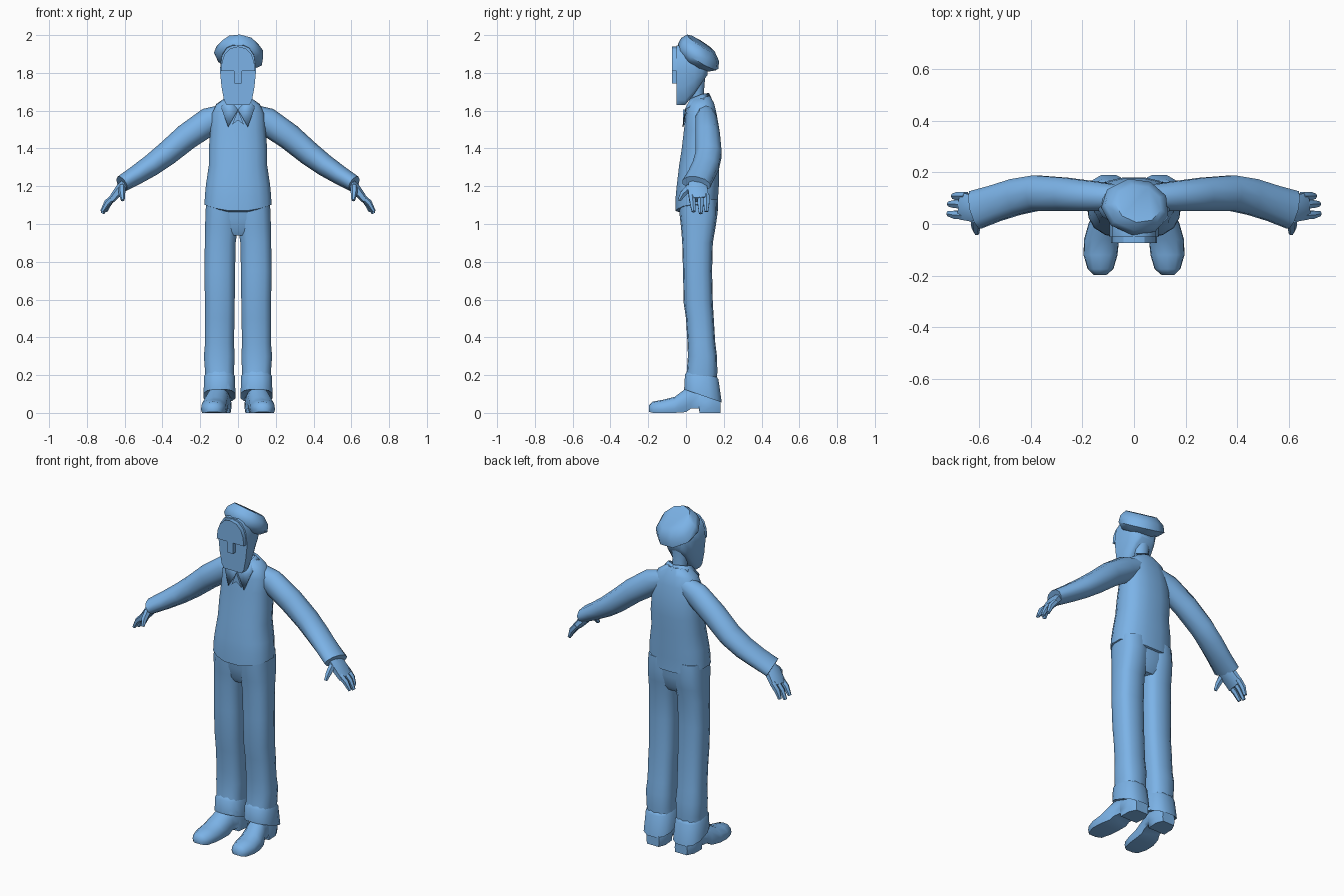
import bpy, bmesh, math
from mathutils import Vector, Matrix

# Plain blue for every part
blue = bpy.data.materials.new("blue")
blue.diffuse_color = (.20, .45, .80, 1)


def sgnpow(v, e):
    return math.copysign(abs(v) ** e, v)


def unit_ring(n, p):
    """Superellipse points; p=2 is round, higher is boxier."""
    angs = [2 * math.pi * (i + 0.5) / n for i in range(n)]
    return [(sgnpow(math.cos(a), 2 / p), sgnpow(math.sin(a), 2 / p)) for a in angs]


def skin(name, rings, mirror=False, angle=55, closed=True):
    """Bridge a list of point rings into a mesh object."""
    bm = bmesh.new()
    vs = [[bm.verts.new(p) for p in r] for r in rings]
    n = len(vs[0])
    for a, b in zip(vs, vs[1:]):
        for i in range(n if closed else n - 1):
            j = (i + 1) % n
            bm.faces.new((a[i], a[j], b[j], b[i]))
    if closed:
        bm.faces.new(vs[0])
        bm.faces.new(vs[-1])
    bmesh.ops.recalc_face_normals(bm, faces=bm.faces)
    me = bpy.data.meshes.new(name)
    bm.to_mesh(me)
    bm.free()
    me.shade_smooth()
    me.set_sharp_from_angle(angle=math.radians(angle))
    me.materials.append(blue)
    ob = bpy.data.objects.new(name, me)
    bpy.context.collection.objects.link(ob)
    if mirror:
        ob.modifiers.new("Mirror", 'MIRROR').use_mirror_merge = False
    return ob


def stack(name, rows, n=14, p=2.5, mirror=False):
    """Loft of horizontal rings: (cx, rx, y0, y1, z, slope along y, lift at sides)."""
    rings = []
    for cx, rx, y0, y1, z, slope, lift in rows:
        h = (y1 - y0) / 2
        rings.append([(cx + rx * u, (y0 + y1) / 2 + h * v, z + slope * h * v + lift * u * u)
                      for u, v in unit_ring(n, p)])
    return skin(name, rings, mirror)


def tube(name, rows, n=8, p=2.0):
    """Mirrored limb loft along a path: (x, y, z, radius along y, other radius)."""
    pts = [Vector(r[:3]) for r in rows]
    rings = []
    for i, r in enumerate(rows):
        d = (pts[min(i + 1, len(pts) - 1)] - pts[max(i - 1, 0)]).normalized()
        u = Vector((0, 1, 0))
        u = (u - d * u.dot(d)).normalized()
        w = d.cross(u)
        rings.append([pts[i] + u * (r[3] * a) + w * (r[4] * b) for a, b in unit_ring(n, p)])
    return skin(name, rings, True)


# Sweater body
stack("sweater", [
    (0, .155, -.040, .155, 1.060, 0, .035),
    (0, .180, -.058, .172, 1.068, 0, .035),
    (0, .178, -.056, .172, 1.15, 0, 0),
    (0, .172, -.050, .176, 1.21, 0, 0),
    (0, .157, -.038, .176, 1.31, 0, 0),
    (0, .157, -.024, .182, 1.40, 0, 0),
    (0, .148, -.012, .178, 1.50, 0, 0),
    (0, .142, -.003, .164, 1.58, 0, 0),
    (0, .118, .004, .150, 1.632, .1, 0),
    (0, .066, .020, .128, 1.668, .2, 0)], n=16)

# Sleeves
tube("sleeve", [
    (.05, .102, 1.590, .050, .050), (.15, .107, 1.545, .060, .074),
    (.27, .115, 1.463, .068, .070), (.38, .120, 1.370, .072, .064),
    (.46, .105, 1.310, .074, .058), (.54, .080, 1.258, .074, .051),
    (.615, .055, 1.213, .079, .044)], n=10)

# Hands: palm, fingers, thumb
tube("palm", [(.585, .055, 1.222, .042, .028), (.62, .060, 1.190, .054, .028),
              (.668, .070, 1.130, .056, .020)], n=8, p=2.6)
for y0, y1, tip in ((.032, .040, (.720, 1.066)), (.076, .078, (.718, 1.056)),
                    (.108, .108, (.702, 1.066))):
    mid = ((.655 + tip[0]) / 2 + .006, (y0 + y1) / 2, (1.145 + tip[1]) / 2 + .006)
    tube("finger", [(.652, y0, 1.150, .018, .018), (*mid, .018, .017),
                    (tip[0], y1, tip[1], .011, .010)], n=6)
tube("thumb", [(.615, .020, 1.195, .022, .020), (.614, -.016, 1.160, .018, .017),
               (.610, -.036, 1.125, .010, .010)], n=6)

# Trousers: seat filling between the legs, legs, turned-up cuffs
stack("trouser_seat", [
    (0, .080, .000, .130, .938, 0, 0), (0, .110, -.014, .146, .965, 0, 0),
    (0, .130, -.028, .160, 1.03, 0, 0), (0, .130, -.036, .164, 1.10, 0, 0)], n=16, p=2.8)
stack("trouser_leg", [
    (.096, .080, -.010, .162, .130, 0, 0), (.098, .078, .004, .166, .22, 0, 0),
    (.099, .083, .010, .164, .30, 0, 0), (.098, .078, .008, .155, .37, 0, 0),
    (.097, .080, .000, .147, .50, 0, 0), (.096, .080, -.012, .142, .58, 0, 0),
    (.097, .083, -.016, .138, .75, 0, 0), (.094, .083, -.020, .142, .90, 0, 0),
    (.088, .088, -.026, .156, .98, 0, 0), (.086, .088, -.034, .166, 1.05, 0, 0),
    (.084, .086, -.036, .164, 1.13, 0, 0)], n=14, p=2.7, mirror=True)
stack("trouser_cuff", [
    (.098, .070, .010, .170, .100, -.35, 0), (.098, .087, -.012, .192, .090, -.35, 0),
    (.098, .083, -.008, .174, .190, -.15, 0), (.098, .070, .008, .160, .212, -.15, 0)],
    n=12, p=2.6, mirror=True)

# Shoes: sections along y (y, centre x, half width, bottom, top)
section = [(-.92, 0), (.92, 0), (1, .25), (.95, .6), (.55, .93), (0, 1), (-.55, .93), (-.95, .6), (-1, .25)]
shoe = [(-.197, .132, .026, .006, .040), (-.175, .130, .050, 0, .060), (-.12, .130, .066, 0, .070),
        (-.06, .126, .068, 0, .085), (0, .115, .062, .004, .130), (.025, .108, .058, .022, .140),
        (.068, .100, .058, .022, .140), (.072, .100, .060, 0, .140), (.14, .096, .062, 0, .130),
        (.182, .094, .042, 0, .100)]
skin("shoe", [[(cx + u * w, y, b + v * (t - b)) for u, v in section]
              for y, cx, w, b, t in shoe], True, 50)

# Neck and head, lofted from the flat face backwards
stack("neck", [(0, .046, .028, .112, 1.60, 0, 0), (0, .044, .020, .095, 1.70, 0, 0),
               (0, .060, .010, .105, 1.82, 0, 0)], n=10, p=2)
half = [(.03, 1), (.06, .955), (.085, .83), (.096, .58), (.087, .30), (.074, .08), (.06, 0)]
outline = half + [(-x, t) for x, t in reversed(half)]
slices = [(-.050, 1, 1.63, 1.945), (-.005, 1, 1.63, 1.95), (.045, .95, 1.69, 1.93),
          (.085, .85, 1.75, 1.90), (.115, .6, 1.79, 1.87)]
skin("head", [[(x * k, y, b + t * (tp - b)) for x, t in outline] for y, k, b, tp in slices], False, 50)

# Brow plate joined to the nose
brow_half = [(0, 1.94), (.04, 1.93), (.07, 1.90), (.085, 1.86), (.09, 1.81), (.02, 1.81), (.018, 1.745)]
brow = brow_half + [(-x, z) for x, z in reversed(brow_half[1:])]
skin("brow_and_nose", [[(x, y, z) for x, z in brow] for y in (-.074, -.045)], False, 30)

# Tilted flat cap: rings (height, radius, shift towards the back)
tilt = Matrix.Translation((.005, .065, 1.885)) @ Matrix.Rotation(math.radians(10), 4, 'Y') \
    @ Matrix.Rotation(math.radians(-32), 4, 'X')
cap = [(-.040, .088, -.005), (-.030, .105, -.004), (-.002, .132, 0), (.035, .124, -.010), (.068, .090, -.026)]
skin("cap", [[tilt @ Vector((r * 1.02 * u, r * .97 * v + s, h)) for u, v in unit_ring(9, 2)]
             for h, r, s in cap], False, 50)

# Shirt collar: folded strip with front points
inner = [(0, -.006, 1.605), (.050, .022, 1.664), (.060, .085, 1.688), (0, .122, 1.694)]
outer = [(.052, -.019, 1.515), (.088, -.004, 1.612), (.080, .095, 1.660), (0, .140, 1.655)]
collar = skin("collar", [inner, outer], True, 60, closed=False)
collar.modifiers.new("Thickness", 'SOLIDIFY').thickness = .006

# Small knot below the collar opening
skin("collar_knot", [[(0, y, 1.605), (.032, y, 1.525), (0, y, 1.55), (-.032, y, 1.525)]
                     for y in (-.016, .0)], False, 30)
